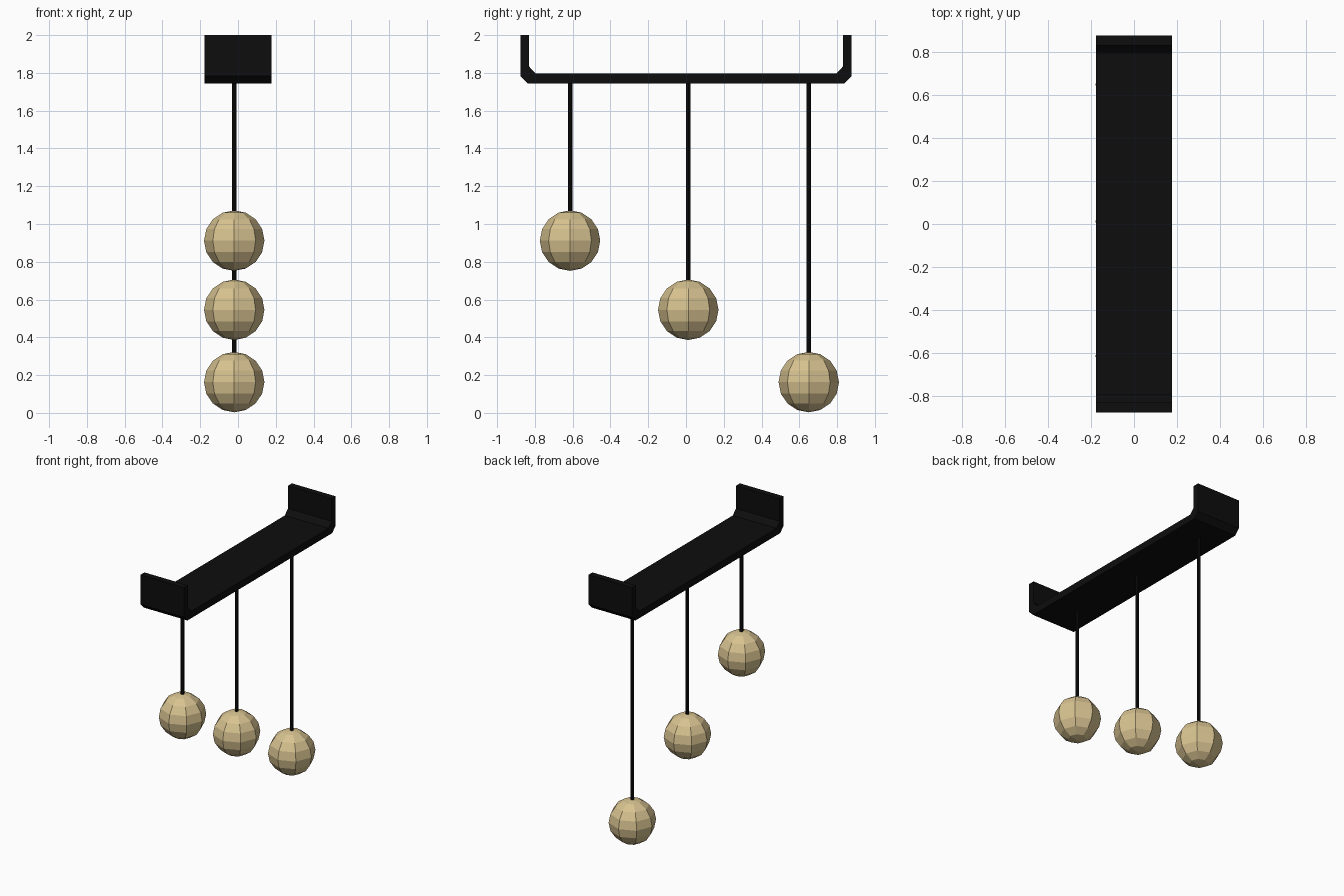
import bpy, bmesh, math
from mathutils import Matrix

if "Cube" in bpy.data.objects:
    bpy.data.objects.remove(bpy.data.objects["Cube"])


def material(name, color):
    m = bpy.data.materials.new(name)
    m.diffuse_color = color
    m.use_nodes = True
    m.node_tree.nodes["Principled BSDF"].inputs["Base Color"].default_value = m.diffuse_color
    return m


def add_object(name, bm, mat):
    bmesh.ops.recalc_face_normals(bm, faces=bm.faces)
    me = bpy.data.meshes.new(name)
    bm.to_mesh(me)
    bm.free()
    me.materials.append(mat)
    ob = bpy.data.objects.new(name, me)
    bpy.context.collection.objects.link(ob)
    return ob


black = material("black_metal", (0.004, 0.004, 0.004, 1))
tan = material("tan_glass", (0.68, 0.54, 0.28, 1))

# Ceiling bracket: chamfered channel profile (y, z), mirrored then extruded along x
outer = [(0.877, 2.0), (0.877, 1.784), (0.838, 1.745)]
inner = [(0.795, 1.796), (0.831, 1.834), (0.831, 2.0)]
half = outer[::-1] + inner[::-1]
profile = (outer + [(-y, z) for y, z in reversed(outer)]
           + [(-y, z) for y, z in reversed(inner)] + inner)
bm = bmesh.new()
face = bm.faces.new([bm.verts.new((-0.177, y, z)) for y, z in profile])
ext = bmesh.ops.extrude_face_region(bm, geom=[face])
verts = [v for v in ext["geom"] if isinstance(v, bmesh.types.BMVert)]
bmesh.ops.translate(bm, verts=verts, vec=(0.354, 0, 0))
add_object("ceiling_bracket", bm, black)

# Three pendants: cord plus low-poly globe
X, R, CORD_TOP = -0.02, 0.16, 1.76
pendants = [("short", -0.614, 0.912), ("middle", 0.012, 0.546), ("long", 0.65, 0.163)]
for label, y, z in pendants:
    bm = bmesh.new()
    bmesh.ops.create_uvsphere(bm, u_segments=8, v_segments=8, radius=R,
                              matrix=Matrix.Translation((X, y, z)))
    add_object(label + "_globe", bm, tan)

    bottom = z + R - 0.01
    bm = bmesh.new()
    bmesh.ops.create_cone(bm, cap_ends=True, segments=8, radius1=0.012, radius2=0.012,
                          depth=CORD_TOP - bottom,
                          matrix=Matrix.Translation((X, y, (CORD_TOP + bottom) / 2)))
    add_object(label + "_cord", bm, black)
